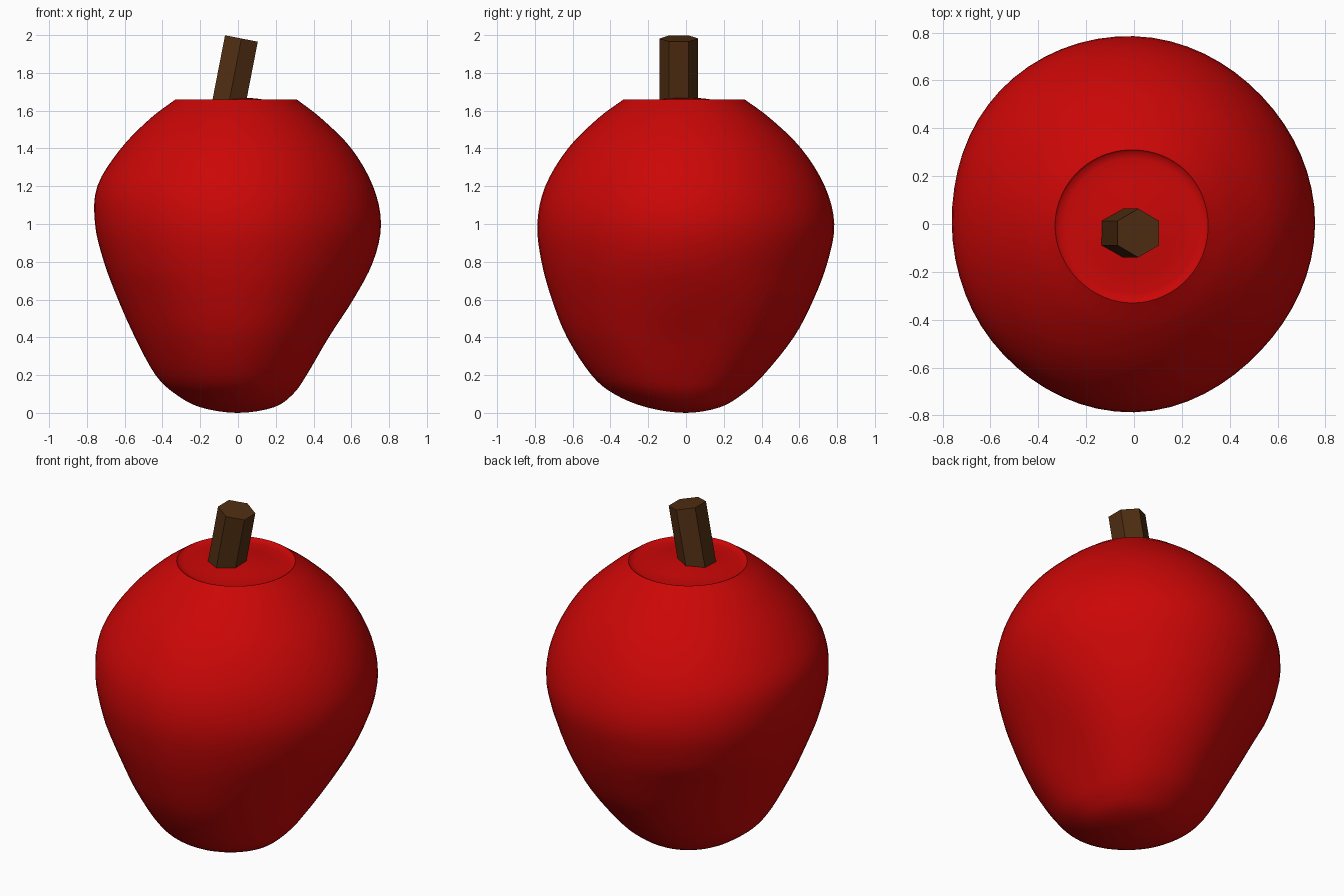
import bpy, bmesh, math
from mathutils import Matrix, Vector

if "Cube" in bpy.data.objects:
    bpy.data.objects.remove(bpy.data.objects["Cube"])

SEG, STEPS = 64, 4

# Lopsided profile rows: z, radius toward +x, +y, -x, -y
ROWS = [
    (0.00, 0.00, 0.00, 0.00, 0.00),
    (0.03, 0.19, 0.18, 0.20, 0.21),
    (0.10, 0.29, 0.30, 0.33, 0.38),
    (0.20, 0.36, 0.41, 0.435, 0.50),
    (0.40, 0.48, 0.57, 0.545, 0.63),
    (0.60, 0.61, 0.675, 0.635, 0.71),
    (0.80, 0.715, 0.75, 0.71, 0.765),
    (1.00, 0.757, 0.785, 0.757, 0.787),
    (1.20, 0.715, 0.735, 0.745, 0.745),
    (1.40, 0.60, 0.61, 0.62, 0.625),
    (1.56, 0.44, 0.445, 0.463, 0.465),
    (1.66, 0.31, 0.31, 0.33, 0.33),
]
# Fullness of the diagonals NE, NW, SW, SE at the widest level and low down
DIAG = (0.98, 1.025, 1.0, 0.97)
DIAG_LOW = (1.03, 0.94, 0.98, 1.0)


def spline(a, b, c, d, t):
    return 0.5 * (2 * b + (c - a) * t + (2 * a - 5 * b + 4 * c - d) * t * t
                  + (3 * b - a - 3 * c + d) * t ** 3)


def ring(row):
    z, r = row[0], row[1:]
    w = max(0, 1 - ((z - 1) / 0.6) ** 2)
    low = max(0, 1 - ((z - 0.35) / 0.4) ** 2)
    r8 = []
    for i in range(4):
        full = 1 + (DIAG[i] - 1) * w + (DIAG_LOW[i] - 1) * low
        r8 += [r[i], (r[i] + r[(i + 1) % 4]) / 2 * full]
    pts = []
    for s in range(SEG):
        k, t = divmod(s * 8 / SEG, 1)
        k = int(k)
        rad = spline(*(r8[(k + j) % 8] for j in (-1, 0, 1, 2)), t)
        a = math.tau * s / SEG
        pts.append(Vector((rad * math.cos(a), rad * math.sin(a), z)))
    return pts


def finish(name, bm, color):
    bmesh.ops.recalc_face_normals(bm, faces=bm.faces)
    me = bpy.data.meshes.new(name)
    bm.to_mesh(me)
    bm.free()
    mat = bpy.data.materials.new(name + "_color")
    mat.diffuse_color = color
    mat.use_nodes = True
    mat.node_tree.nodes["Principled BSDF"].inputs["Base Color"].default_value = mat.diffuse_color
    me.materials.append(mat)
    ob = bpy.data.objects.new(name, me)
    bpy.context.collection.objects.link(ob)
    return ob


# Fruit body: rings splined between the rows
rings = []
n = len(ROWS)
for i in range(n - 1):
    q = [ROWS[min(max(i + j, 0), n - 1)] for j in (-1, 0, 1, 2)]
    if i == 0:  # mirror through the bottom pole
        q[0] = (ROWS[1][0],) + tuple(-v for v in ROWS[1][1:])
    if i == n - 2:  # run straight on past the rim
        q[3] = tuple(2 * b - a for a, b in zip(q[1], q[2]))
    for s in range(STEPS):
        if i or s:
            rings.append(ring([spline(*v, s / STEPS) for v in zip(*q)]))
rings.append(ring(ROWS[-1]))

# Shallow dish inside the rim
rim = ROWS[-1]
for f, z in ((0.97, 1.65), (0.88, 1.645), (0.6, 1.652), (0.3, 1.665)):
    rings.append(ring([z] + [v * f for v in rim[1:]]))

bm = bmesh.new()
loops = [[bm.verts.new(p) for p in pts] for pts in rings]
for a, b in zip(loops, loops[1:]):
    for s in range(SEG):
        t = (s + 1) % SEG
        bm.faces.new((a[s], a[t], b[t], b[s]))
for loop, z in ((loops[0], 0.0), (loops[-1], 1.67)):
    pole = bm.verts.new((-0.005, 0, z))
    for s in range(SEG):
        bm.faces.new((loop[s], loop[(s + 1) % SEG], pole))
body = finish("fruit_body", bm, (0.6, 0.002, 0.002, 1))
bpy.context.view_layer.objects.active = body
body.select_set(True)
bpy.ops.object.shade_smooth_by_angle(angle=math.radians(40))

# Tilted six-sided stem, flat shaded, two corners along y
bm = bmesh.new()
length, tilt = 0.42, math.radians(11)
top = Vector((0.018, -0.038, 1.982))
axis = Vector((math.sin(tilt), 0, math.cos(tilt)))
m = (Matrix.Translation(top - axis * length / 2) @ Matrix.Rotation(tilt, 4, 'Y'))
bmesh.ops.create_cone(bm, cap_ends=True, segments=6, radius1=0.102,
                      radius2=0.102, depth=length, matrix=m)
finish("stem", bm, (0.08, 0.027, 0.006, 1))
